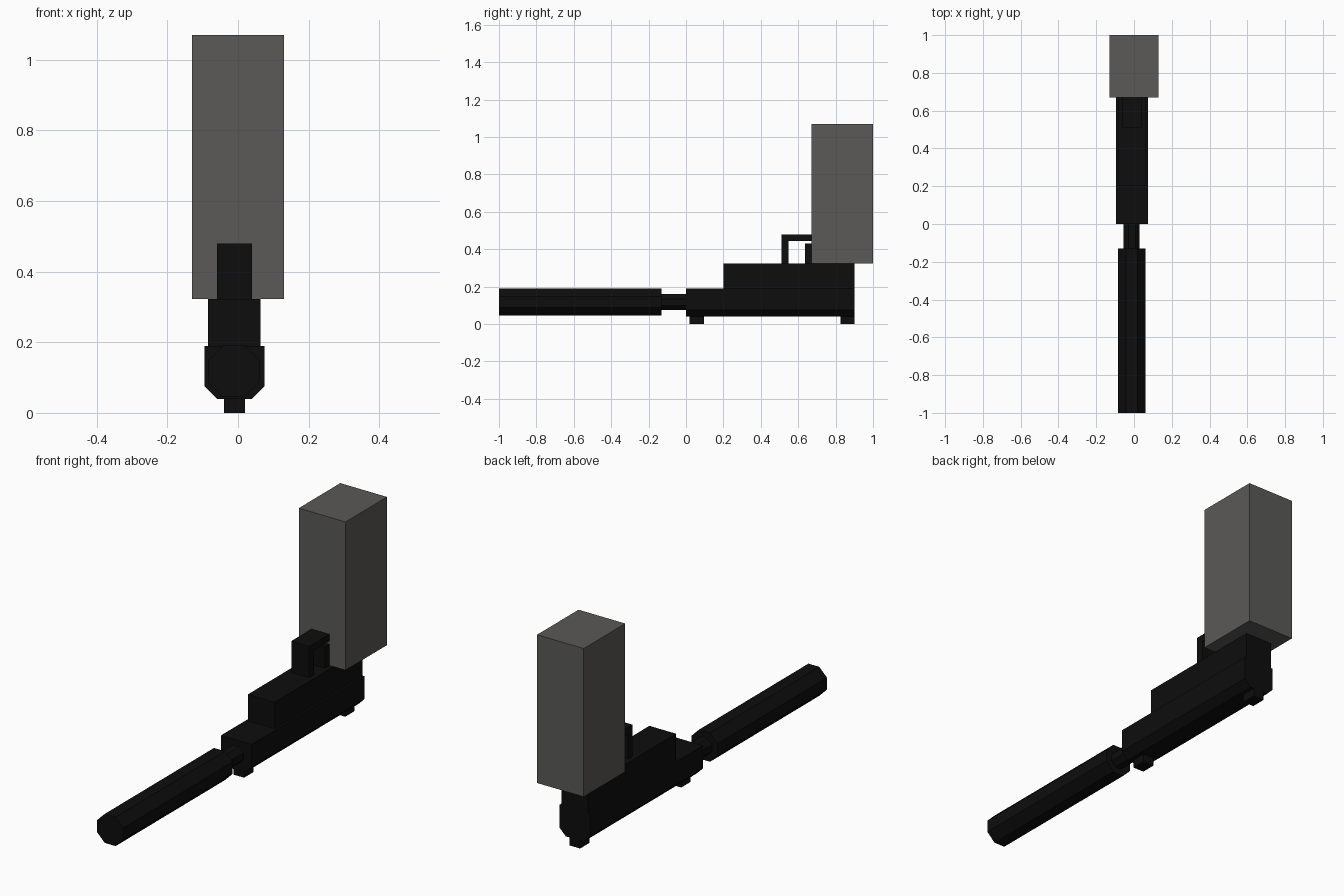
import bpy, math

if "Cube" in bpy.data.objects:
    bpy.data.objects.remove(bpy.data.objects["Cube"])


def make_material(name, rgb):
    m = bpy.data.materials.new(name)
    m.diffuse_color = (*rgb, 1)
    m.use_nodes = True
    m.node_tree.nodes["Principled BSDF"].inputs["Base Color"].default_value = m.diffuse_color
    return m


black = make_material("black", (0.004, 0.004, 0.004))
grey = make_material("warm grey", (0.103, 0.100, 0.096))


def prism(name, profile, y0, y1, mat):
    """Extrude an x/z profile (counter-clockwise seen from the front) along y."""
    n = len(profile)
    verts = [(x, y, z) for y in (y0, y1) for x, z in profile]
    faces = [tuple(range(n)), tuple(reversed(range(n, 2 * n)))]
    faces += [(i, i + n, (i + 1) % n + n, (i + 1) % n) for i in range(n)]
    mesh = bpy.data.meshes.new(name)
    mesh.from_pydata(verts, [], faces)
    mesh.materials.append(mat)
    obj = bpy.data.objects.new(name, mesh)
    bpy.context.collection.objects.link(obj)
    return obj


def box(name, x0, x1, y0, y1, z0, z1, mat=black):
    return prism(name, [(x0, z0), (x1, z0), (x1, z1), (x0, z1)], y0, y1, mat)


def octagon(cx, cz, half_width):
    r = half_width / math.cos(math.pi / 8)
    angles = [math.pi / 8 + i * math.pi / 4 for i in range(8)]
    return [(cx + r * math.cos(a), cz + r * math.sin(a)) for a in angles]


# Octagonal front barrel and its thin neck
prism("barrel", octagon(-0.0125, 0.1175, 0.073), -1.0, -0.13, black)
prism("barrel_neck", octagon(-0.0125, 0.1175, 0.042), -0.13, 0.0, black)

# Lower body with chamfered bottom edges
prism("lower_body", [(-0.06, 0.04), (0.04, 0.04), (0.075, 0.075), (0.075, 0.19),
                     (-0.095, 0.19), (-0.095, 0.075)], 0.0, 0.9, black)

# Narrower upper body
box("upper_body", -0.085, 0.064, 0.2, 0.9, 0.19, 0.323)

# Feet under both ends of the body
for name, y in (("front_foot", 0.02), ("rear_foot", 0.825)):
    box(name, -0.04, 0.02, y, y + 0.075, 0.0, 0.04)

# Angled bracket in front of the tall block
box("bracket_post", -0.06, 0.04, 0.51, 0.548, 0.323, 0.445)
box("bracket_top", -0.06, 0.04, 0.51, 0.67, 0.445, 0.48)
box("rear_post", -0.06, 0.04, 0.635, 0.67, 0.323, 0.43)

# Tall upright block
box("tall_block", -0.13, 0.13, 0.67, 1.0, 0.323, 1.07, grey)
